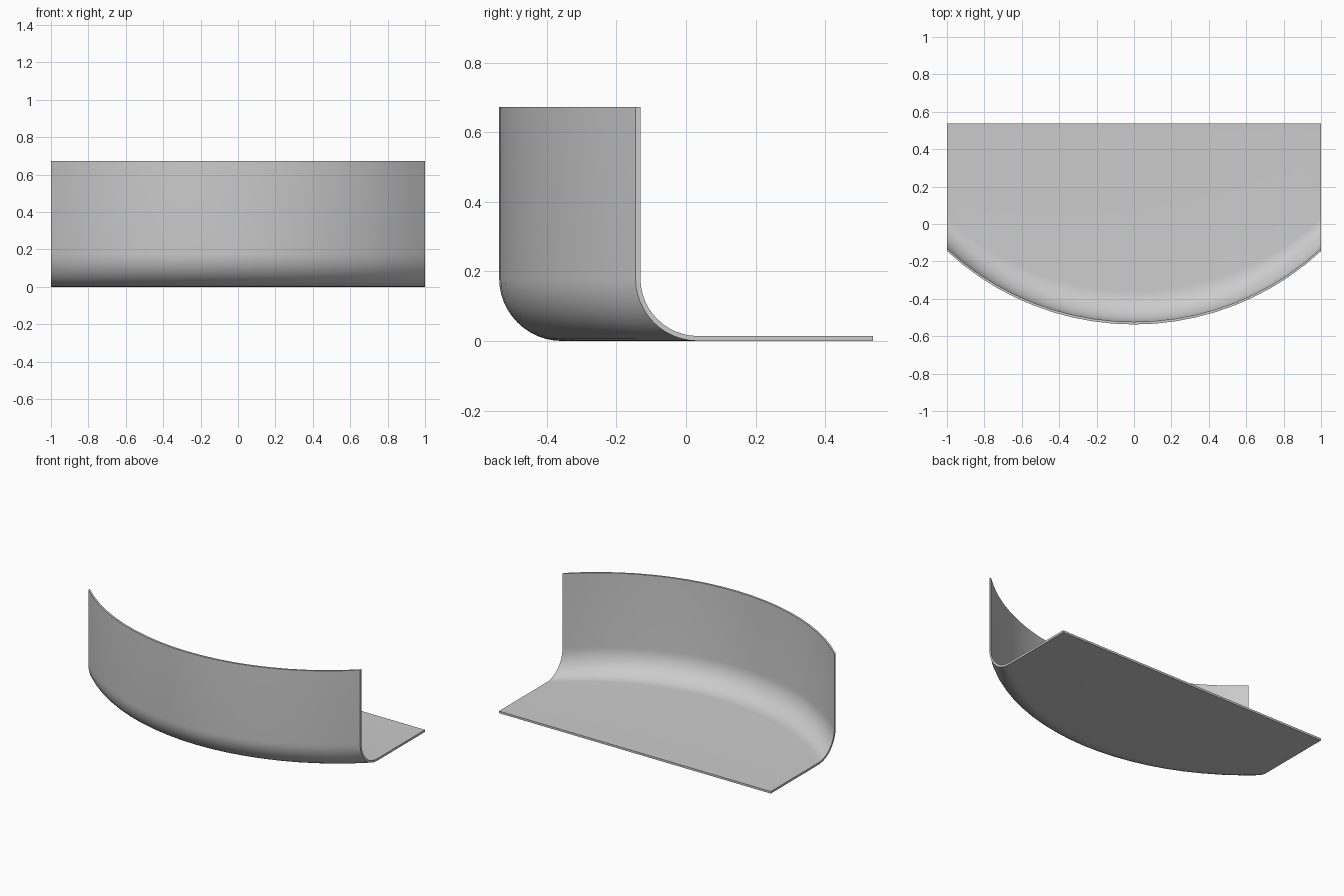
import bpy, bmesh
from math import sin, cos, asin, pi, radians

if "Cube" in bpy.data.objects:
    bpy.data.objects.remove(bpy.data.objects["Cube"])

DEPTH, HEIGHT, T = 0.537, 0.672, 0.014   # half depth, wall height, sheet thickness
SAG, FILLET = 0.392, 0.18                # bow of the front wall, bend radius
R = (1 + SAG ** 2) / (2 * SAG)
SEGS, BEND = 20, 12


def section(shift):
    """Closed L-shaped cross-section in (y, z), wall moved back by shift."""
    y0 = -DEPTH + shift
    arc = [pi + i * pi / 2 / BEND for i in range(BEND + 1)]

    def bend(r):
        return [(y0 + FILLET + r * cos(a), FILLET + r * sin(a)) for a in arc]
    outer = [(y0, HEIGHT)] + bend(FILLET) + [(DEPTH, 0)]
    inner = [(y0 + T, HEIGHT)] + bend(FILLET - T) + [(DEPTH, T)]
    return outer + inner[::-1]


# curved wall bent into a flat floor
bm = bmesh.new()
rings = []
half = asin(1 / R)
for i in range(SEGS + 1):
    a = -half + 2 * half * i / SEGS
    rings.append([bm.verts.new((R * sin(a), y, z)) for y, z in section(R - R * cos(a))])
n = len(rings[0])
for a, b in zip(rings, rings[1:]):
    for j in range(n):
        k = (j + 1) % n
        bm.faces.new((a[j], a[k], b[k], b[j]))

# end caps as strips between outer and inner outline
for ring in (rings[0], rings[-1]):
    for j in range(n // 2 - 1):
        bm.faces.new((ring[j], ring[j + 1], ring[n - 2 - j], ring[n - 1 - j]))
bmesh.ops.recalc_face_normals(bm, faces=bm.faces)

mesh = bpy.data.meshes.new("curved_shield")
bm.to_mesh(mesh)
bm.free()
obj = bpy.data.objects.new("curved_shield", mesh)
bpy.context.collection.objects.link(obj)
bpy.context.view_layer.objects.active = obj
obj.select_set(True)
bpy.ops.object.shade_smooth_by_angle(angle=radians(35))
